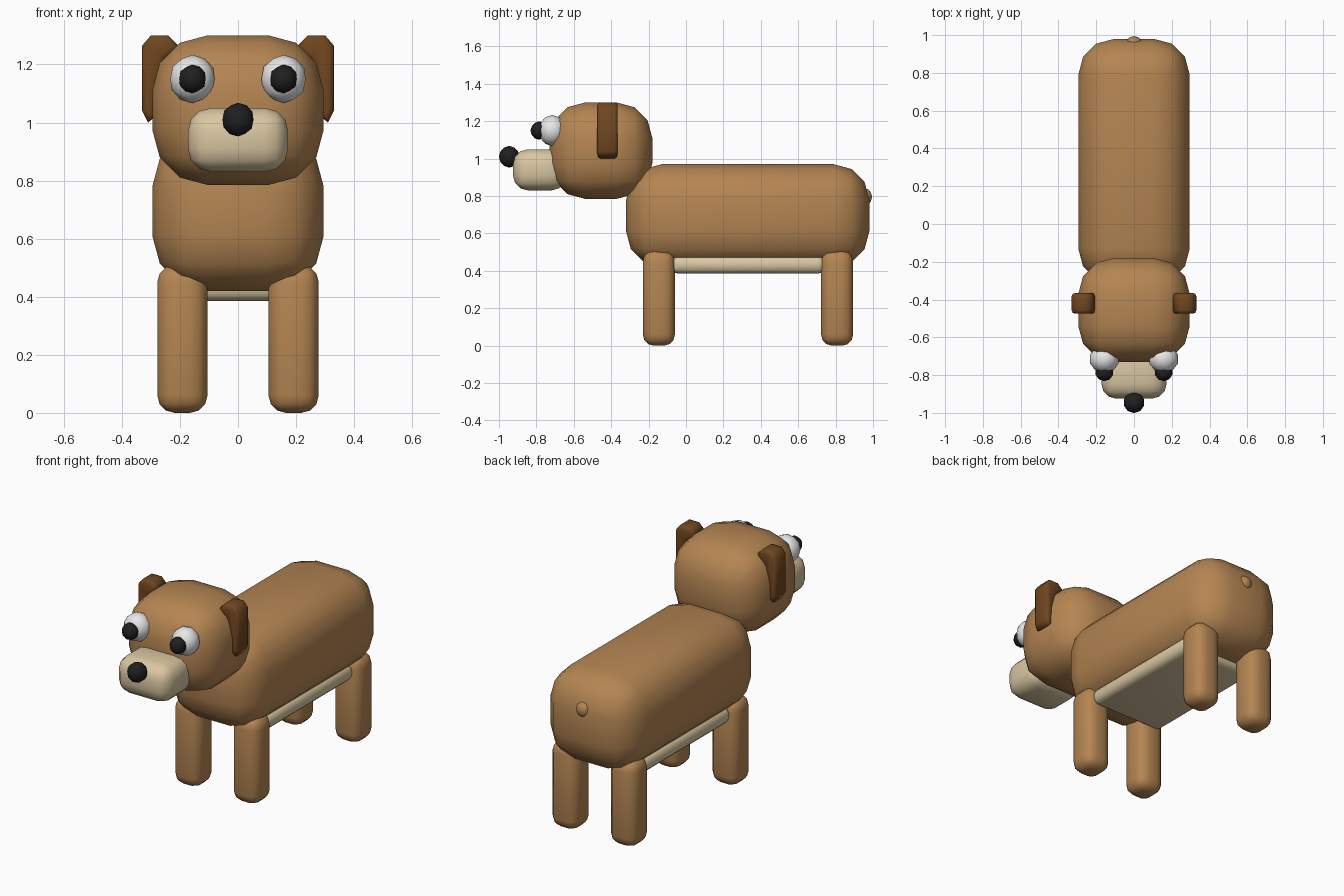
import bpy
import bmesh
from mathutils import Matrix, Vector

cube = bpy.data.objects.get("Cube")
if cube:
    bpy.data.objects.remove(cube, do_unlink=True)


def material(name, color):
    mat = bpy.data.materials.new(name)
    mat.use_nodes = True
    mat.diffuse_color = (*color, 1)
    mat.node_tree.nodes["Principled BSDF"].inputs["Base Color"].default_value = (*color, 1)
    return mat


FUR = material("tan fur", (0.46, 0.235, 0.085))
EAR = material("dark brown ear", (0.165, 0.062, 0.014))
CREAM = material("cream", (0.70, 0.57, 0.36))
WHITE = material("eye white", (0.8, 0.8, 0.8))
BLACK = material("black", (0.014, 0.014, 0.014))


def finish(bm, name, mat):
    """Turn a bmesh into a smooth-shaded object."""
    bmesh.ops.recalc_face_normals(bm, faces=bm.faces)
    mesh = bpy.data.meshes.new(name)
    bm.to_mesh(mesh)
    bm.free()
    mesh.materials.append(mat)
    for poly in mesh.polygons:
        poly.use_smooth = True
    obj = bpy.data.objects.new(name, mesh)
    bpy.context.collection.objects.link(obj)
    return obj


def round_edges(bm, radius, segments=3):
    bmesh.ops.bevel(bm, geom=bm.edges[:], offset=radius, segments=segments,
                    profile=0.5, affect='EDGES', clamp_overlap=True)


def rounded_box(name, low, high, radius, mat):
    low, high = Vector(low), Vector(high)
    bm = bmesh.new()
    bmesh.ops.create_cube(bm, size=1)
    bmesh.ops.scale(bm, vec=high - low, verts=bm.verts)
    round_edges(bm, radius)
    bmesh.ops.translate(bm, vec=(low + high) / 2, verts=bm.verts)
    return finish(bm, name, mat)


def ball(name, center, radii, mat):
    bm = bmesh.new()
    bmesh.ops.create_icosphere(bm, subdivisions=2, radius=1)
    bmesh.ops.transform(bm, matrix=Matrix.Translation(center) @ Matrix.Diagonal((*radii, 1)),
                        verts=bm.verts)
    return finish(bm, name, mat)


def ear(name, side):
    """Folded ear: a curved outline extruded front to back."""
    outline = [(0.20, 1.26), (0.24, 1.30), (0.30, 1.30), (0.33, 1.265), (0.33, 1.04),
               (0.31, 1.0), (0.285, 1.02), (0.275, 1.14), (0.25, 1.22)]
    bm = bmesh.new()
    face = bm.faces.new([bm.verts.new((side * x, -0.475, z)) for x, z in outline])
    new = bmesh.ops.extrude_face_region(bm, geom=[face])["geom"]
    bmesh.ops.translate(bm, vec=(0, 0.11, 0),
                        verts=[v for v in new if isinstance(v, bmesh.types.BMVert)])
    rims = [e for e in bm.edges if abs(e.verts[0].co.y - e.verts[1].co.y) < 0.001]
    bmesh.ops.bevel(bm, geom=rims, offset=0.018, segments=2, profile=0.5,
                    affect='EDGES', clamp_overlap=True)
    return finish(bm, name, EAR)


# Torso, belly plate and tail stub
rounded_box("body", (-0.295, -0.32, 0.42), (0.295, 0.98, 0.97), 0.19, FUR)
rounded_box("belly", (-0.245, -0.08, 0.385), (0.245, 0.745, 0.48), 0.04, CREAM)
ball("tail", (0, 0.955, 0.795), (0.045, 0.04, 0.048), FUR)

# Head, snout and nose
rounded_box("head", (-0.295, -0.73, 0.785), (0.295, -0.18, 1.30), 0.19, FUR)
rounded_box("snout", (-0.173, -0.925, 0.83), (0.173, -0.64, 1.05), 0.08, CREAM)
ball("nose", (0, -0.945, 1.01), (0.056, 0.056, 0.058), BLACK)

# Paired parts
for label, side in (("left", 1), ("right", -1)):
    ball(label + "_eye", (side * 0.157, -0.715, 1.15), (0.08, 0.075, 0.083), WHITE)
    ball(label + "_pupil", (side * 0.157, -0.785, 1.15), (0.048, 0.047, 0.049), BLACK)
    ear(label + "_ear", side)
    x_in, x_out = sorted((side * 0.105, side * 0.278))
    for end, y in (("front", -0.145), ("back", 0.808)):
        rounded_box(f"{end}_{label}_leg", (x_in, y - 0.086, 0),
                    (x_out, y + 0.086, 0.51), 0.06, FUR)
